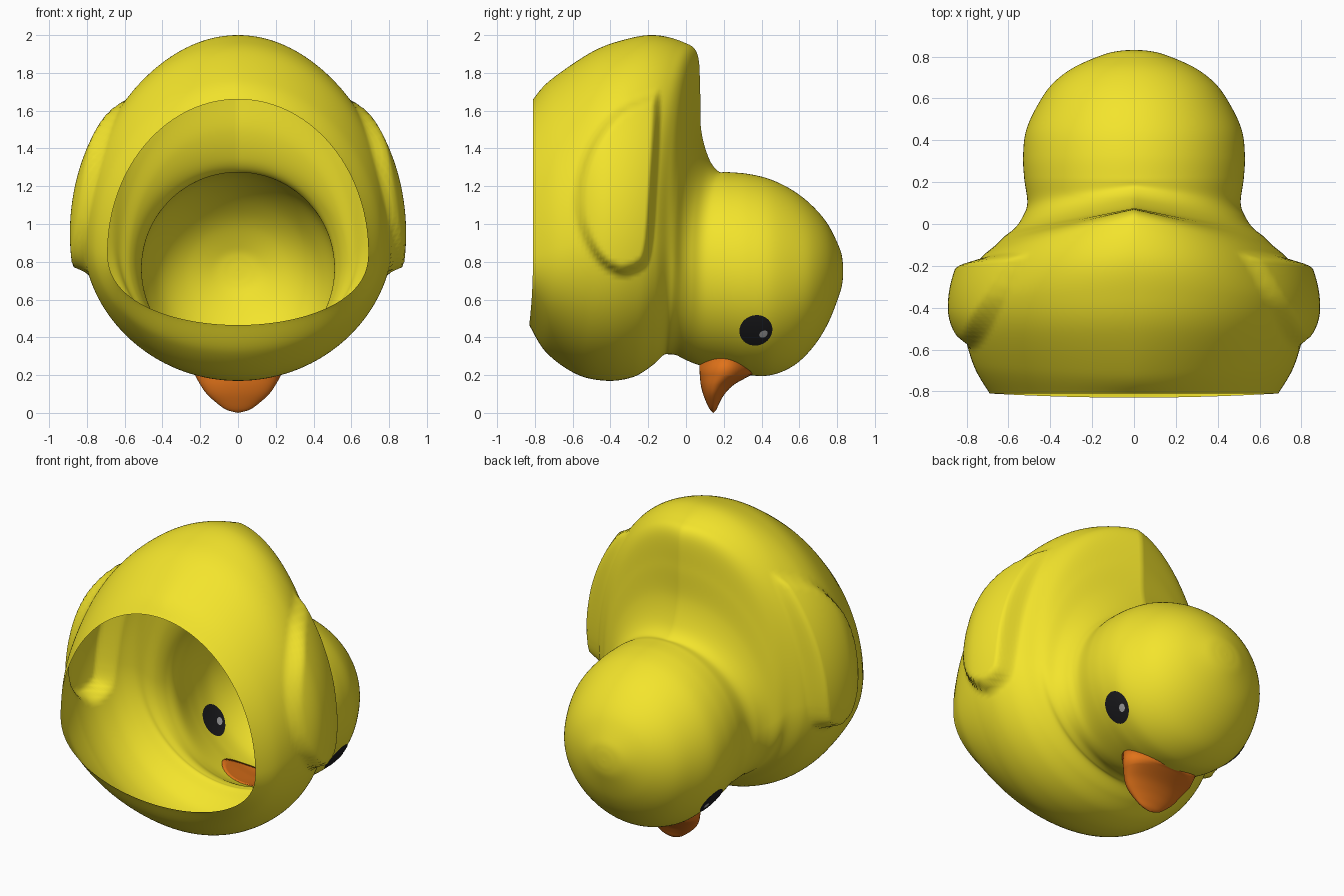
import bpy, bmesh, math
from mathutils import Vector
from mathutils.bvhtree import BVHTree

if "Cube" in bpy.data.objects:
    bpy.data.objects.remove(bpy.data.objects["Cube"])


def material(name, rgb):
    m = bpy.data.materials.new(name)
    m.diffuse_color = (*rgb, 1)
    m.use_nodes = True
    m.node_tree.nodes["Principled BSDF"].inputs["Base Color"].default_value = m.diffuse_color
    return m


YELLOW = material("yellow", (0.9, 0.78, 0.025))
ORANGE = material("orange", (0.75, 0.17, 0.01))
BLACK = material("black", (0.012, 0.012, 0.014))
GREY = material("grey", (0.4, 0.4, 0.4))


def make(name, verts, faces, mat):
    bm = bmesh.new()
    vs = [bm.verts.new(v) for v in verts]
    for f in faces:
        bm.faces.new([vs[i] for i in f])
    bmesh.ops.remove_doubles(bm, verts=bm.verts, dist=1e-5)
    bmesh.ops.recalc_face_normals(bm, faces=bm.faces)
    for f in bm.faces:
        f.smooth = True
    me = bpy.data.meshes.new(name)
    bm.to_mesh(me)
    bm.free()
    me.materials.append(mat)
    ob = bpy.data.objects.new(name, me)
    bpy.context.collection.objects.link(ob)
    return ob


def loft_faces(rings, n, start=0):
    return [(start + r * n + i, start + r * n + (i + 1) % n,
             start + (r + 1) * n + (i + 1) % n, start + (r + 1) * n + i)
            for r in range(rings - 1) for i in range(n)]


def spline(rows, steps):
    """Catmull-Rom through rows of numbers."""
    out = []
    for i in range(len(rows) - 1):
        a, b, c, d = (rows[max(0, min(len(rows) - 1, i + k))] for k in (-1, 0, 1, 2))
        for s in range(steps):
            t = s / steps
            out.append([0.5 * (2 * q + (r - p) * t + (2 * p - 5 * q + 4 * r - w) * t * t
                               + (3 * q - p - 3 * r + w) * t ** 3)
                        for p, q, r, w in zip(a, b, c, d)])
    out.append(list(rows[-1]))
    return out


# Body rings: tail-side y z, breast-side y z, flank y, half width, flank z
body = [(-.81, 1.66, -.83, .465, -.81, .69, .85),
        (-.72, 1.76, -.74, .32, -.68, .765, .88),
        (-.50, 1.91, -.58, .205, -.50, .815, .93),
        (-.33, 1.975, -.42, .17, -.36, .82, .95),
        (-.17, 2.0, -.28, .19, -.24, .78, .93),
        (-.02, 1.965, -.18, .25, -.16, .73, .92),
        (.06, 1.9, -.12, .305, -.10, .66, .90),
        (.075, 1.7, -.09, .31, -.06, .62, .85),
        (.08, 1.5, -.05, .305, -.02, .57, .80),
        (.12, 1.35, .0, .28, .03, .535, .78),
        (.17, 1.28, .08, .25, .10, .51, .765)]
# Head rings: y, top z, bottom z, half width
head = [(.22, 1.275, .222, .525), (.33, 1.265, .2, .53), (.45, 1.235, .2, .515),
        (.57, 1.175, .25, .46), (.67, 1.095, .345, .39), (.75, 1.0, .47, .285),
        (.81, .88, .62, .145), (.828, .815, .69, .065), (.832, .75, .75, 0)]
body += [(y, t, y, b, y, w, (t + b) / 2) for y, t, b, w in head]

# Wing outline seen from the side (y, z)
wing = spline([(-.18, 1.7), (-.13, 1.66), (-.15, 1.2), (-.18, .85), (-.24, .755), (-.36, .73),
               (-.48, .81), (-.58, 1.0), (-.59, 1.2), (-.52, 1.42), (-.37, 1.61), (-.18, 1.7)], 4)


def wing_depth(y, z):
    """Distance inside the wing outline, 0 when outside."""
    inside, best = False, 9
    for (y0, z0), (y1, z1) in zip(wing, wing[1:]):
        if (z0 > z) != (z1 > z) and y < y0 + (z - z0) * (y1 - y0) / (z1 - z0):
            inside = not inside
        dy, dz = y1 - y0, z1 - z0
        t = max(0, min(1, ((y - y0) * dy + (z - z0) * dz) / (dy * dy + dz * dz + 1e-12)))
        best = min(best, math.hypot(y - y0 - t * dy, z - z0 - t * dz))
    return best if inside else 0


# Hollow shell with the wings pressed out of it
N, STEPS = 192, 9
rows = spline(body, STEPS)
verts = []
for r, (yt, zt, yb, zb, ys, w, zs) in enumerate(rows):
    k = 0.85 + 0.15 * min(1, r / (2 * STEPS))
    for i in range(N):
        a = 2 * math.pi * i / N
        c, s = math.cos(a), math.sin(a)
        x = w * c
        if s >= 0:
            y, z = ys + (yt - ys) * (1 - abs(c)), zs + (zt - zs) * s
        else:
            y, z = ys + (yb - ys) * s * s, zs + (zb - zs) * abs(s) ** k
        if -.62 < y < -.1 and .7 < z < 1.72:
            d = min(1, wing_depth(y, z) / 0.05)
            goal = .89 * math.sqrt(1 - ((z - .95) / 1.03) ** 2)
            goal -= (2.2 if y < -.4 else 1.0) * (y + .4) ** 2
            push = max(0, goal - abs(x)) * d * d * (3 - 2 * d)
            x += math.copysign(push, x)
        verts.append(Vector((x, y, z)))
faces = loft_faces(len(rows), N)
make("body_shell", verts, faces, YELLOW)
tree = BVHTree.FromPolygons(verts, faces)


def patch(points, axis, lift):
    """Drop points onto the shell along axis and lift them off it."""
    out = []
    for p in points:
        hit = tree.ray_cast(Vector(p), Vector(axis))[0]
        out.append(hit - Vector(axis) * lift)
    return out


def disc(rx, ry, tilt=0, n=40, rings=8):
    out = []
    for r in range(rings + 1):
        for i in range(n):
            a = 2 * math.pi * i / n
            u, v = rx * r / rings * math.cos(a), ry * r / rings * math.sin(a)
            out.append((u * math.cos(tilt) - v * math.sin(tilt),
                        u * math.sin(tilt) + v * math.cos(tilt)))
    return out


# Eyes, visible on both sides of the shell
for side, label in ((1, "right"), (-1, "left")):
    for name, cy, cz, rx, rz, tilt, lift, mat in (
            ("eye", .37, .437, .088, .08, .3, .005, BLACK),
            ("eye_glint", .41, .417, .024, .017, .5, .009, GREY)):
        pts = [(side * 2, cy + u, cz + v) for u, v in disc(rx, rz, tilt)]
        vs = patch(pts, (-side, 0, 0), lift) + patch(pts, (-side, 0, 0), -lift)
        fs = loft_faces(9, 40) + loft_faces(9, 40, 9 * 40)
        make(f"{label}_{name}", vs, fs, mat)

# Beak: base follows the head, then sections (z, y min, y max, half width) to the tip
M = 64
base = [(u, .225 + v, -1) for u, v in disc(.25, .155, 0, M)]
inner = patch(base, (0, 0, 1), -.006)
rim = inner[-M:]
sections = spline([(.2, .073, .345, .228), (.15, .078, .255, .2), (.1, .09, .205, .165),
                   (.05, .11, .176, .11), (.016, .128, .16, .06), (0, .144, .144, 0)], 5)
vs = list(inner)
for z, y0, y1, w in sections:
    for i in range(M):
        a = 2 * math.pi * i / M
        vs.append((w * math.cos(a), (y0 + y1) / 2 + (y1 - y0) / 2 * math.sin(a), z))
make("beak", vs, loft_faces(9 + len(sections), M), ORANGE)
